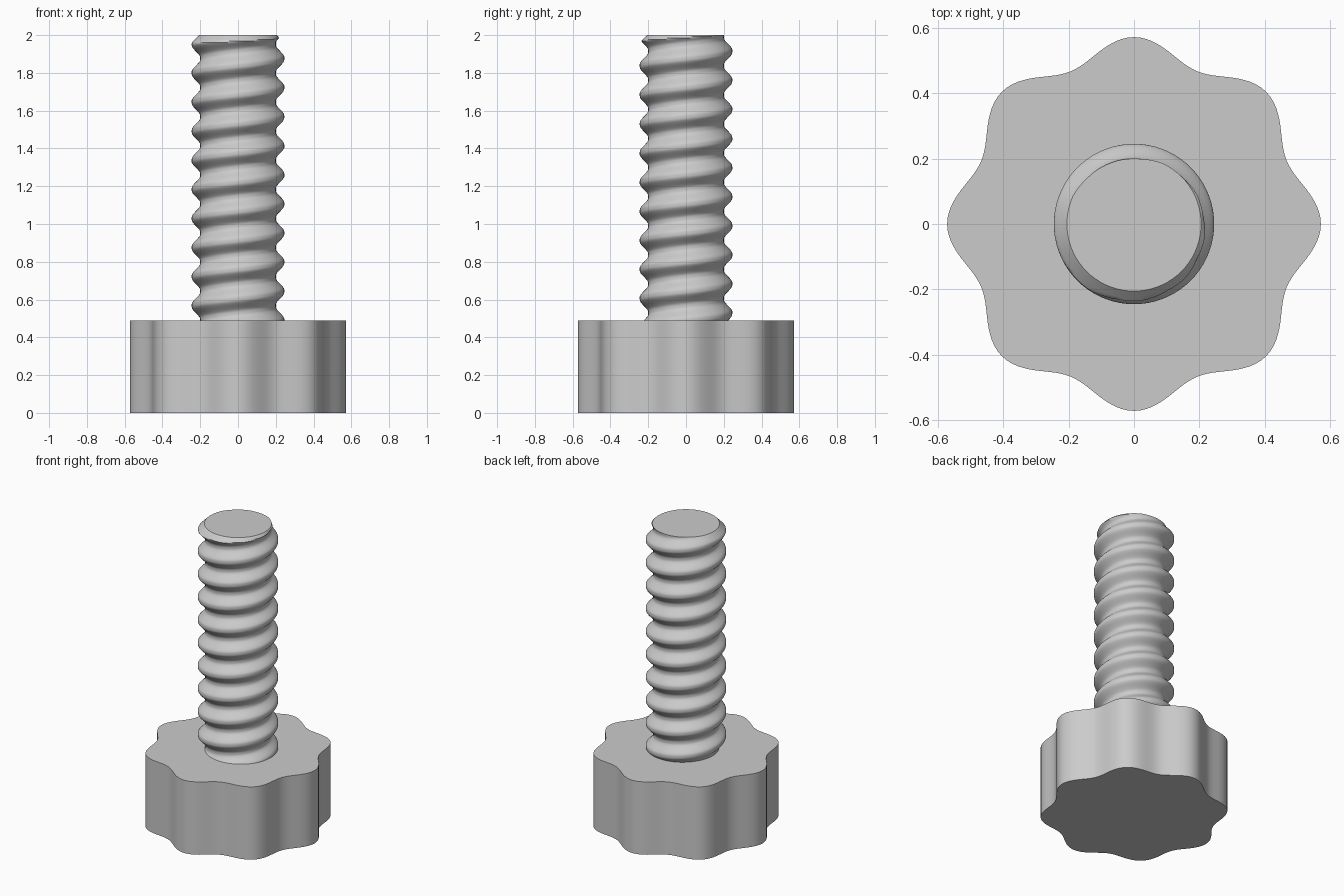
import bpy
import bmesh
from math import sin, cos, pi, radians

cube = bpy.data.objects.get("Cube")
if cube:
    bpy.data.objects.remove(cube)

KNOB_TOP, TOP = 0.49, 2.0
PITCH, ROOT, CREST = 0.154, 0.2, 0.245

grey = bpy.data.materials.new("plain grey")
grey.use_nodes = True
grey.diffuse_color = (0.6, 0.6, 0.6, 1)
grey.node_tree.nodes["Principled BSDF"].inputs["Base Color"].default_value = (0.6, 0.6, 0.6, 1)


def radial_solid(name, radius, heights, sides):
    """Closed solid whose radius depends on angle and height."""
    bm = bmesh.new()
    rings = []
    for z in heights:
        ring = []
        for i in range(sides):
            a = 2 * pi * i / sides
            r = radius(a, z)
            ring.append(bm.verts.new((r * cos(a), r * sin(a), z)))
        rings.append(ring)
    for low, high in zip(rings, rings[1:]):
        for i in range(sides):
            j = (i + 1) % sides
            bm.faces.new((low[i], low[j], high[j], high[i]))
    bm.faces.new(rings[0][::-1])
    bm.faces.new(rings[-1])
    mesh = bpy.data.meshes.new(name)
    bm.to_mesh(mesh)
    bm.free()
    mesh.materials.append(grey)
    obj = bpy.data.objects.new(name, mesh)
    bpy.context.collection.objects.link(obj)
    bpy.ops.object.select_all(action="DESELECT")
    obj.select_set(True)
    bpy.context.view_layer.objects.active = obj
    bpy.ops.object.shade_smooth_by_angle(angle=radians(40))
    return obj


def knob_radius(a, z):
    # Eight soft grip lobes
    return 0.538 + 0.033 * cos(8 * a)


def thread_radius(a, z):
    # Right-handed helical thread with a chamfered tip
    phase = (z - KNOB_TOP) / PITCH - a / (2 * pi)
    wave = 0.5 + 0.55 * cos(2 * pi * phase)
    r = ROOT + (CREST - ROOT) * min(1, max(0, wave))
    return min(r, 0.205 + (TOP - z))


# Lobed grip
radial_solid("knob", knob_radius, (0, KNOB_TOP), 192)

# Threaded shaft
rows = 200
start = KNOB_TOP - 0.02
levels = [start + (TOP - start) * k / rows for k in range(rows + 1)]
radial_solid("threaded_shaft", thread_radius, levels, 72)
